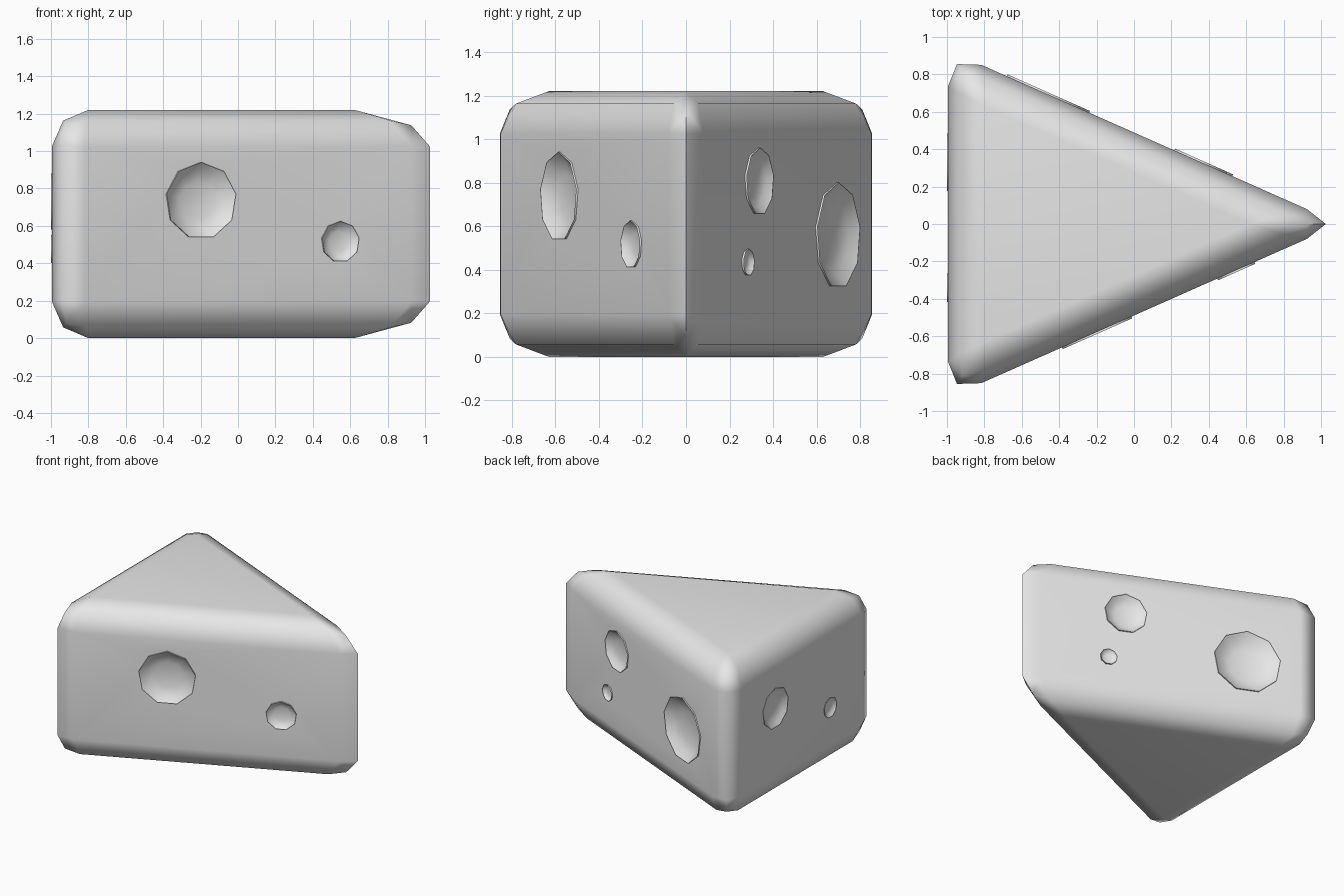
import bpy, bmesh
from math import sin, cos, pi, radians
from mathutils import Vector

cube = bpy.data.objects.get("Cube")
if cube:
    bpy.data.objects.remove(cube, do_unlink=True)

gray = bpy.data.materials.new("light_gray")
gray.use_nodes = True
gray.diffuse_color = (0.8, 0.8, 0.8, 1)
gray.node_tree.nodes["Principled BSDF"].inputs["Base Color"].default_value = (0.8, 0.8, 0.8, 1)

HEIGHT, BACK, HALF, TIP = 1.22, -0.995, 0.93, 1.104
SIDES = 9
UP = Vector((0, 0, 1))


def make_object(name, bm):
    bmesh.ops.recalc_face_normals(bm, faces=bm.faces)
    mesh = bpy.data.meshes.new(name)
    bm.to_mesh(mesh)
    bm.free()
    mesh.materials.append(gray)
    obj = bpy.data.objects.new(name, mesh)
    bpy.context.collection.objects.link(obj)
    return obj


def activate(obj):
    bpy.ops.object.select_all(action='DESELECT')
    obj.select_set(True)
    bpy.context.view_layer.objects.active = obj


def smooth(obj, angle):
    activate(obj)
    bpy.ops.object.shade_smooth_by_angle(angle=radians(angle))


def turned(name, centre, normal, profile):
    """Closed nine-sided turned shape from (radius, height) rings."""
    side = UP.cross(normal)
    bm = bmesh.new()
    rings = []
    for r, h in profile:
        angles = [2 * pi * i / SIDES for i in range(SIDES)]
        rings.append([bm.verts.new(centre + r * (sin(a) * side + cos(a) * UP) + h * normal)
                      for a in angles])
    for low, high in zip(rings, rings[1:]):
        for i in range(SIDES):
            j = (i + 1) % SIDES
            bm.faces.new((low[i], low[j], high[j], high[i]))
    bm.faces.new(rings[0])
    bm.faces.new(rings[-1])
    return make_object(name, bm)


# Wedge body: triangular prism with rounded edges
bm = bmesh.new()
base = bm.faces.new([bm.verts.new(p) for p in ((BACK, -HALF, 0), (TIP, 0, 0), (BACK, HALF, 0))])
top = bmesh.ops.extrude_face_region(bm, geom=[base])["geom"]
bmesh.ops.translate(bm, vec=(0, 0, HEIGHT), verts=[v for v in top if isinstance(v, bmesh.types.BMVert)])
bmesh.ops.recalc_face_normals(bm, faces=bm.faces)
bmesh.ops.bevel(bm, geom=bm.edges[:], offset=0.195, segments=2, profile=0.5, affect='EDGES')
wedge = make_object("wedge_body", bm)

# Holes: wall, position along the wall, height, radius
slope = HALF / (TIP - BACK)
front_normal = Vector((slope, -1, 0)).normalized()
back_normal = Vector((slope, 1, 0)).normalized()


def on_side(x, sign, z):
    return Vector((x, sign * (TIP - x) * slope, z))


holes = [
    ("front_large_hole", on_side(-0.20, -1, 0.734), front_normal, 0.206, 0.01),
    ("front_small_hole", on_side(0.545, -1, 0.515), front_normal, 0.11, 0.01),
    ("back_large_hole", on_side(-0.46, 1, 0.555), back_normal, 0.245, 0.01),
    ("back_medium_hole", on_side(0.355, 1, 0.805), back_normal, 0.155, 0.01),
    ("back_small_hole", on_side(0.47, 1, 0.433), back_normal, 0.062, 0.01),
    ("end_medium_hole", Vector((BACK, 0.33, 0.725)), Vector((-1, 0, 0)), 0.155, 0.005),
    ("end_small_hole", Vector((BACK, -0.34, 0.473)), Vector((-1, 0, 0)), 0.077, 0.005),
]
for name, centre, normal, r, lip in holes:
    # Cut the socket
    cutter = turned("cutter", centre, normal, [(r * 0.98, -r * 0.4), (r * 0.98, 0.05)])
    cutter.hide_render = True
    activate(wedge)
    mod = wedge.modifiers.new("socket", 'BOOLEAN')
    mod.operation, mod.solver, mod.object = 'DIFFERENCE', 'EXACT', cutter
    bpy.ops.object.modifier_apply(modifier=mod.name)
    bpy.data.objects.remove(cutter, do_unlink=True)
    # Line it with a shallow dish
    dish = turned(name, centre, normal, [
        (r, -r * 0.35), (r, lip), (r * 0.8, -r * 0.12), (r * 0.5, -r * 0.22)])
    smooth(dish, 50)

smooth(wedge, 75)
weighted = wedge.modifiers.new("even_shading", 'WEIGHTED_NORMAL')
weighted.keep_sharp = True
